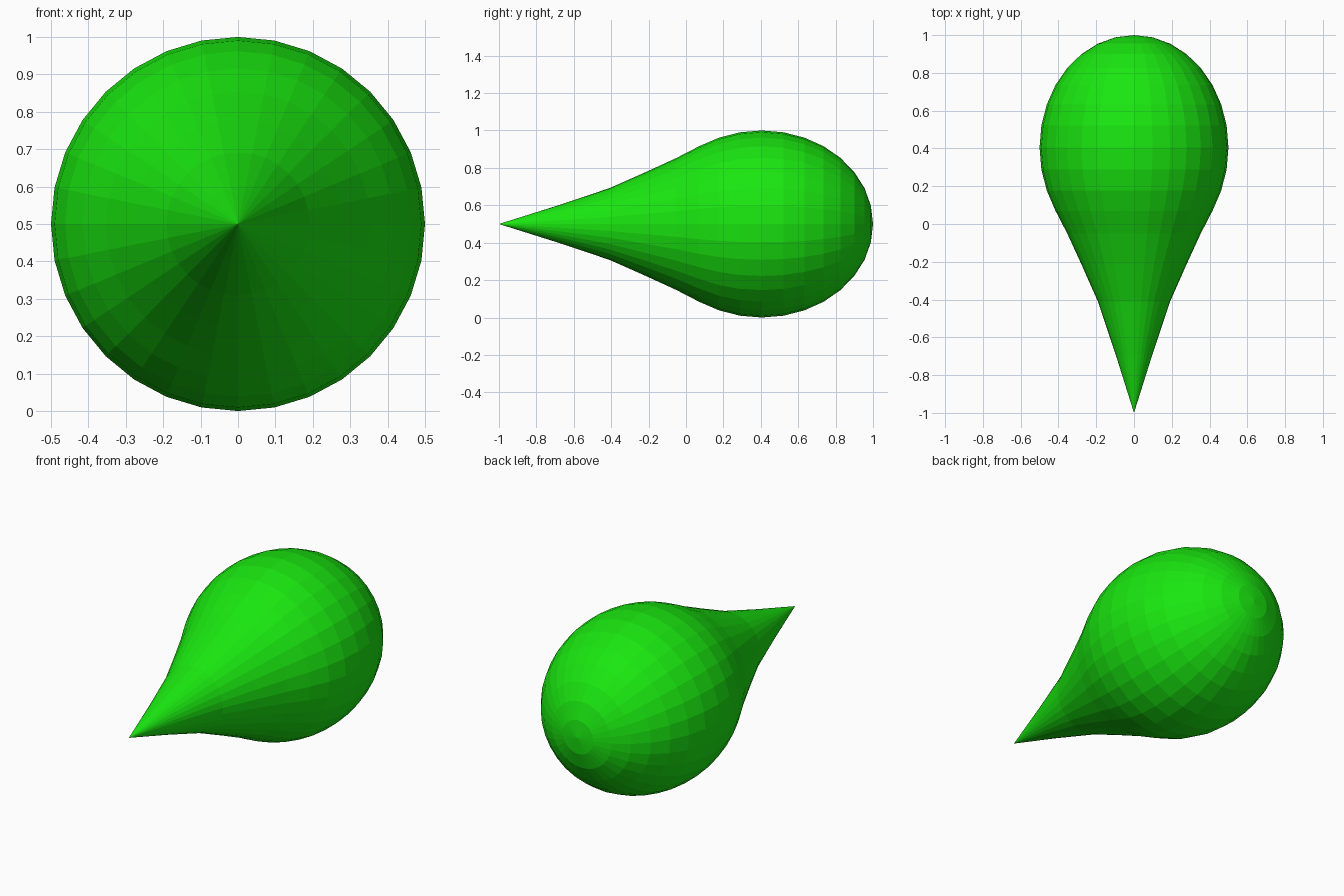
import bpy, bmesh
from math import sin, cos, pi

if "Cube" in bpy.data.objects:
    bpy.data.objects.remove(bpy.data.objects["Cube"])

SEGMENTS = 32
STEP = pi / 16
CENTRE_Y, HALF_LENGTH, RADIUS, AXIS_Z = 0.405, 0.595, 0.5, 0.5

# Ring positions along y, from the stretched tail forward to the widest ring
tail_y = [-0.69, -0.41, -0.215, -0.05, 0.07]
rings = [(y, RADIUS * sin((i + 1) * STEP)) for i, y in enumerate(tail_y)]
# Rounded end: regular ellipsoid rings
rings += [(CENTRE_Y + HALF_LENGTH * sin(k * STEP), RADIUS * cos(k * STEP))
          for k in range(-2, 8)]

# Teardrop body: lathe the rings around the y axis and close both ends to points
bm = bmesh.new()
tip = bm.verts.new((0, -1, AXIS_Z))
end = bm.verts.new((0, CENTRE_Y + HALF_LENGTH, AXIS_Z))
loops = [[bm.verts.new((r * sin(2 * pi * s / SEGMENTS), y,
                        AXIS_Z + r * cos(2 * pi * s / SEGMENTS)))
          for s in range(SEGMENTS)] for y, r in rings]
for s in range(SEGMENTS):
    n = (s + 1) % SEGMENTS
    bm.faces.new((tip, loops[0][s], loops[0][n]))
    bm.faces.new((end, loops[-1][n], loops[-1][s]))
    for a, b in zip(loops, loops[1:]):
        bm.faces.new((a[s], b[s], b[n], a[n]))
bmesh.ops.recalc_face_normals(bm, faces=bm.faces)

mesh = bpy.data.meshes.new("teardrop")
bm.to_mesh(mesh)
bm.free()
teardrop = bpy.data.objects.new("teardrop", mesh)
bpy.context.collection.objects.link(teardrop)

# Green colour
green = bpy.data.materials.new("green")
green.diffuse_color = (0.01, 0.8, 0.005, 1)
green.use_nodes = True
green.node_tree.nodes["Principled BSDF"].inputs["Base Color"].default_value = green.diffuse_color
mesh.materials.append(green)
